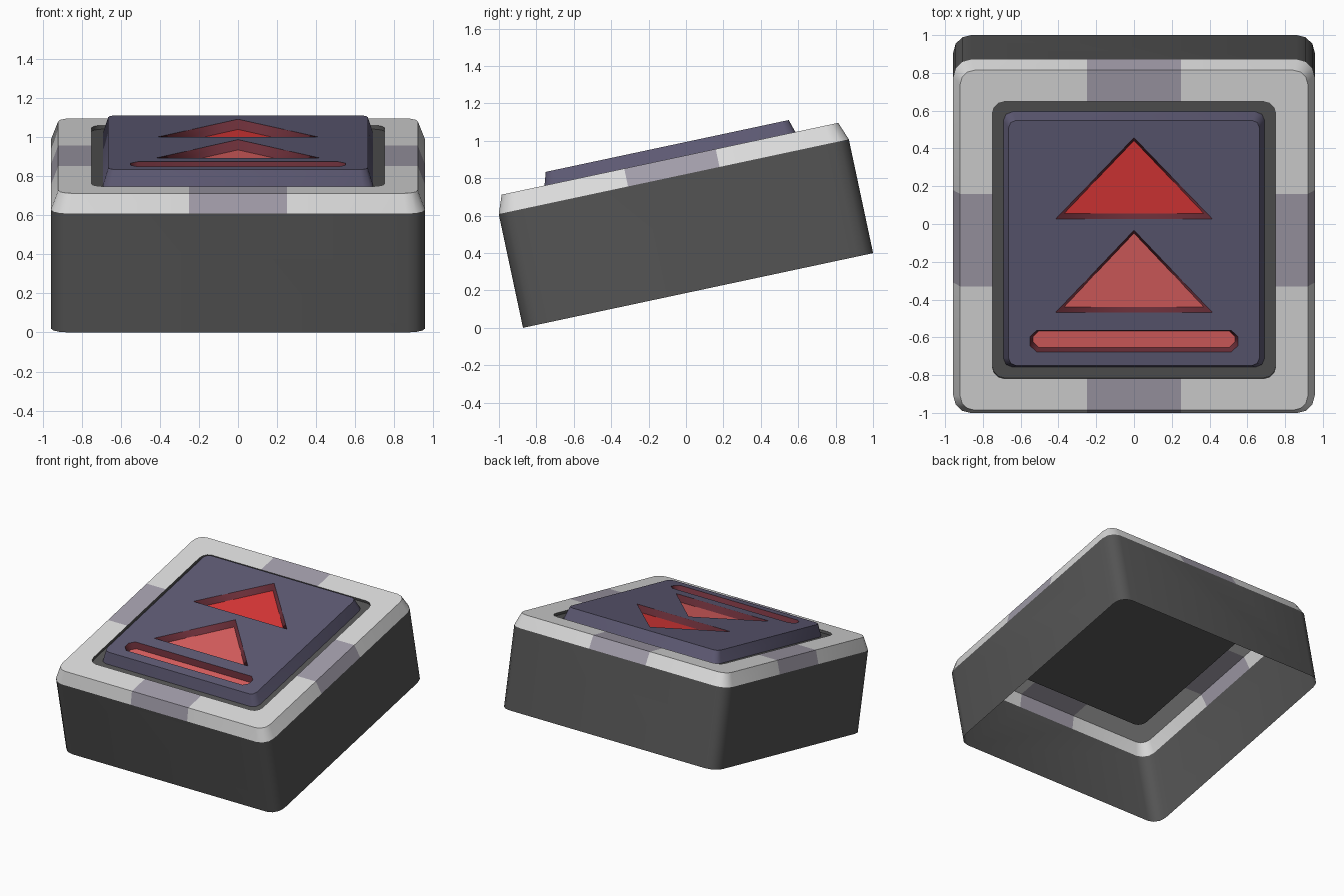
import bpy, bmesh, math
from mathutils import Matrix

if "Cube" in bpy.data.objects:
    bpy.data.objects.remove(bpy.data.objects["Cube"])

TILT = Matrix.Translation((0, 0.0645, 0.1996)) @ Matrix.Rotation(math.atan(0.4 / 1.875), 4, 'X')


def material(name, hexcode):
    m = bpy.data.materials.new(name)
    rgb = [int(hexcode[i:i + 2], 16) / 255 for i in (0, 2, 4)]
    lin = [c / 12.92 if c <= 0.04045 else ((c + 0.055) / 1.055) ** 2.4 for c in rgb]
    m.diffuse_color = (*lin, 1)
    m.use_nodes = True
    m.node_tree.nodes["Principled BSDF"].inputs["Base Color"].default_value = m.diffuse_color
    return m


DARK = material("dark_grey", "545454")
WHITE = material("off_white", "dcdcdc")
LILAC = material("lilac_grey", "a29daa")
NAVY = material("slate_purple", "5e5a74")
MAROON = material("dark_red", "6a2e38")
RED = material("bright_red", "dd3838")
PINK = material("pale_red", "dd6060")


def rounded(hx, hy, r, segs=3, cy=0.0):
    """Counter-clockwise rounded rectangle outline."""
    pts = []
    for k, (sx, sy) in enumerate(((1, 1), (-1, 1), (-1, -1), (1, -1))):
        for i in range(segs + 1):
            a = math.pi / 2 * (k + i / segs)
            pts.append((sx * (hx - r) + r * math.cos(a), cy + sy * (hy - r) + r * math.sin(a)))
    return pts


def triangle(h, base, apex):
    return [(-h, base), (h, base), (0, apex)]


def loop(bm, pts, z):
    return [bm.verts.new((x, y, z)) for x, y in pts]


def bridge(bm, a, b, mat=0):
    n = len(a)
    for i in range(n):
        j = (i + 1) % n
        bm.faces.new((a[i], a[j], b[j], b[i])).material_index = mat


def finish(bm, name, mats):
    # smooth round the corners, crisp along the level edges
    for f in bm.faces:
        f.smooth = True
    for e in bm.edges:
        if abs(e.verts[0].co.z - e.verts[1].co.z) < 1e-4:
            e.smooth = False
    bm.transform(TILT)
    me = bpy.data.meshes.new(name)
    bm.to_mesh(me)
    bm.free()
    for m in mats:
        me.materials.append(m)
    ob = bpy.data.objects.new(name, me)
    bpy.context.collection.objects.link(ob)


# housing: open-bottomed shell, bevelled rim, shallow recess
bm = bmesh.new()
rings = [loop(bm, rounded(h, h, r), z) for h, r, z in (
    (0.957, 0.095, 0), (0.957, 0.095, 0.622), (0.92, 0.075, 0.72),
    (0.75, 0.065, 0.72), (0.75, 0.065, 0.70))]
for k, mat in enumerate((0, 1, 1, 0)):
    bridge(bm, rings[k], rings[k + 1], mat)
bm.faces.new(rings[-1])
# lilac patches in the middle of each rim side
for axis in ((1, 0, 0), (0, 1, 0)):
    for s in (-0.25, 0.25):
        rim = [f for f in bm.faces if f.material_index == 1]
        geom = rim + list({e for f in rim for e in f.edges}) + list({v for f in rim for v in f.verts})
        bmesh.ops.bisect_plane(bm, geom=geom, plane_co=[c * s for c in axis], plane_no=axis)
for f in bm.faces:
    c = f.calc_center_median()
    if f.material_index == 1 and min(abs(c.x), abs(c.y)) < 0.25:
        f.material_index = 2
finish(bm, "housing", (DARK, WHITE, LILAC))

# button: tapered plate with two arrow pockets and a bar pocket
bm = bmesh.new()
TOP, FLOOR, INSET = 0.79, 0.742, 0.019
low = loop(bm, rounded(0.692, 0.692, 0.05, 2), 0.70)
top = loop(bm, rounded(0.664, 0.664, 0.04, 2), TOP)
bridge(bm, low, top)
pockets = []
for base, apex, mat in ((0.13, 0.57, 2), (-0.376, 0.069, 3)):
    pockets.append((triangle(0.415, base, apex),
                    triangle(0.415 - 2.36 * INSET, base + INSET, apex - 1.39 * INSET), mat))
pockets.append((rounded(0.55, 0.059, 0.035, 1, -0.532),
                rounded(0.535, 0.044, 0.03, 1, -0.532), 3))
outlines = [top]
for outer, inner, mat in pockets:
    a, b = loop(bm, outer, TOP), loop(bm, inner, FLOOR)
    bridge(bm, a, b, 1)
    bm.faces.new(b).material_index = mat
    outlines.append(a)
edges = [bm.edges.get((o[i - 1], o[i])) for o in outlines for i in range(len(o))]
res = bmesh.ops.triangle_fill(bm, edges=edges, use_beauty=True, normal=(0, 0, 1))
for f in res["geom"]:
    if isinstance(f, bmesh.types.BMFace):
        f.material_index = 0
        f.normal_update()
        if f.normal.z < 0:
            f.normal_flip()
finish(bm, "button", (NAVY, MAROON, RED, PINK))
